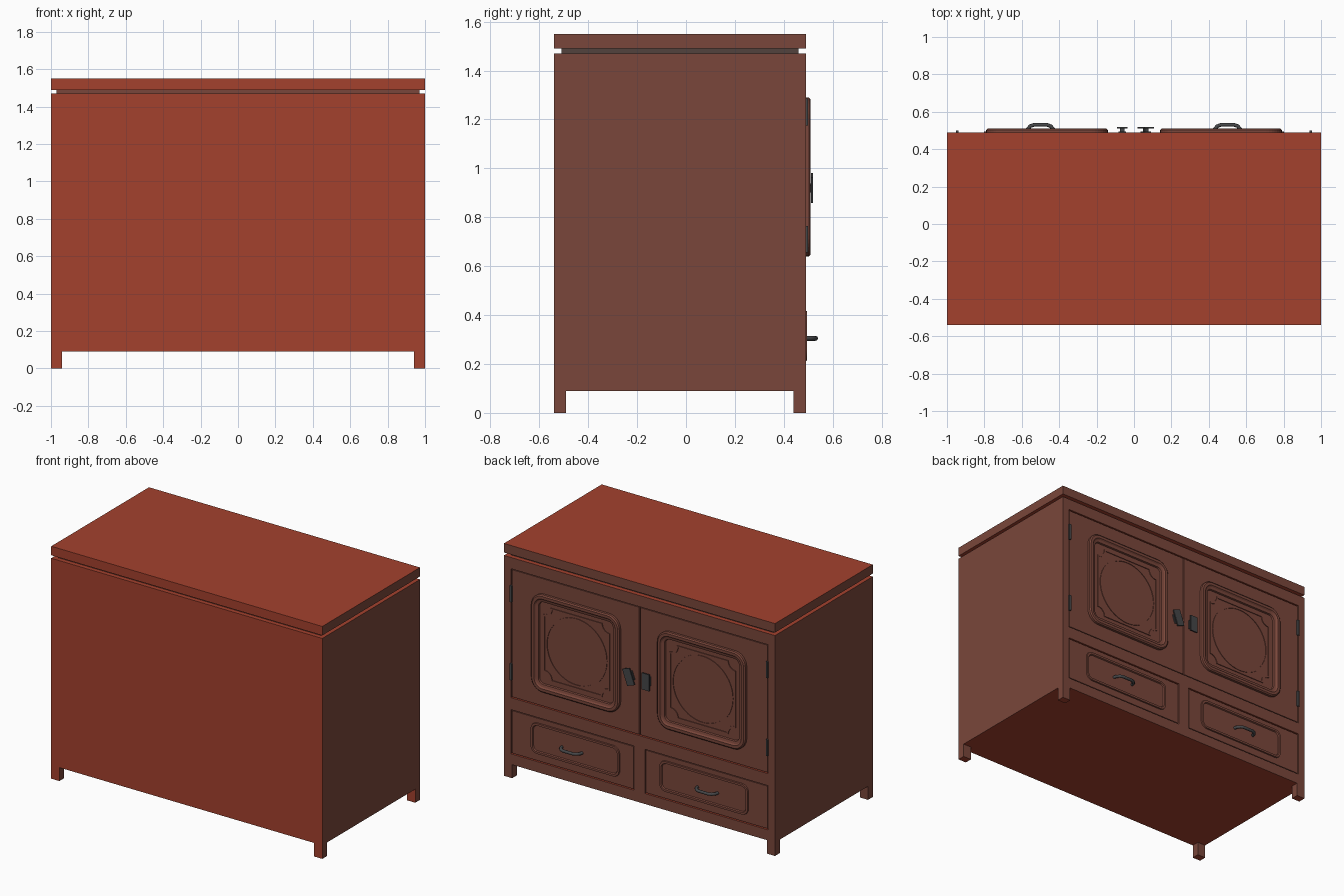
import bpy, bmesh, math
from mathutils import Matrix

if "Cube" in bpy.data.objects:
    bpy.data.objects.remove(bpy.data.objects["Cube"])


def mat(name, rgb):
    m = bpy.data.materials.new(name)
    m.diffuse_color = (*rgb, 1)
    m.use_nodes = True
    m.node_tree.nodes["Principled BSDF"].inputs["Base Color"].default_value = m.diffuse_color
    return m


RED = mat("red_lacquer", (0.37, 0.053, 0.027))
BROWN = mat("brown_wood", (0.193, 0.062, 0.043))
DARK = mat("dark_groove", (0.085, 0.055, 0.047))
METAL = mat("dark_metal", (0.06, 0.062, 0.065))


def finish(bm, name, mats, rule=None):
    bmesh.ops.recalc_face_normals(bm, faces=bm.faces)
    me = bpy.data.meshes.new(name)
    for f in bm.faces:
        f.material_index = rule(f.normal) if rule else 0
    bm.to_mesh(me)
    bm.free()
    for m in mats:
        me.materials.append(m)
    ob = bpy.data.objects.new(name, me)
    bpy.context.collection.objects.link(ob)
    return ob


def box(name, x, y, z, mats, rule=None, tilt=0):
    bm = bmesh.new()
    size = (x[1] - x[0], y[1] - y[0], z[1] - z[0])
    mid = ((x[0] + x[1]) / 2, (y[0] + y[1]) / 2, (z[0] + z[1]) / 2)
    bmesh.ops.create_cube(bm, size=1, matrix=Matrix.Translation(mid)
                          @ Matrix.Rotation(tilt, 4, 'Y') @ Matrix.Diagonal((*size, 1)))
    return finish(bm, name, mats, rule)


# front, top and bottom are red, sides and back are brown
def two_tone(n):
    return 0 if n.y < -0.5 or abs(n.z) > 0.5 else 1


def carcass(name, x, y, z):
    return box(name, x, y, z, [RED, BROWN], two_tone)


def corners(hw, hh, r, concave, steps=8):
    pts = []
    for k in range(4):
        sx, sz = ((1, 1), (-1, 1), (-1, -1), (1, -1))[k]
        for i in range(steps + 1):
            if concave:
                a = math.radians(90 * (k + 3) - 90 * i / steps)
                cx, cz = sx * hw, sz * hh
            else:
                a = math.radians(90 * k + 90 * i / steps)
                cx, cz = sx * (hw - r), sz * (hh - r)
            pts.append((cx + r * math.cos(a), cz + r * math.sin(a)))
    return pts


def moulding(name, cx, cz, outline, section):
    """Sweep a closed section of (inset, y) points around an outline."""
    bm = bmesh.new()
    loops = [[bm.verts.new((cx + px, y, cz + pz)) for px, pz in outline(i)]
             for i, y in section]
    n = len(loops[0])
    for a, b in zip(loops, loops[1:] + loops[:1]):
        for j in range(n):
            k = (j + 1) % n
            bm.faces.new((a[j], a[k], b[k], b[j]))
    return finish(bm, name, [BROWN])


# carcass core, worktop and recessed neck
carcass("cabinet_body", (-1, 1), (-0.54, 0.476), (0.09, 1.47))
carcass("top_slab", (-1, 1), (-0.54, 0.49), (1.49, 1.55))
box("top_neck", (-0.97, 0.97), (-0.51, 0.46), (1.465, 1.495), [BROWN, DARK],
    lambda n: 0 if n.y < -0.5 else 1)

# face frame on the back side, around doors and drawers
Y = (0.476, 0.49)
carcass("top_rail", (-0.95, 0.95), Y, (1.395, 1.47))
carcass("middle_rail", (-0.95, 0.95), Y, (0.455, 0.535))
carcass("bottom_rail", (-0.95, 0.95), Y, (0.09, 0.16))
carcass("drawer_divider", (-0.04, 0.04), Y, (0.16, 0.455))

for s, side in ((1, "right"), (-1, "left")):
    def span(a, b):
        return tuple(sorted((s * a, s * b)))

    carcass(side + "_stile", span(0.95, 1), Y, (0.09, 1.47))
    for y, end in (((-0.54, -0.49), "front"), ((0.44, 0.49), "back")):
        carcass(f"{side}_{end}_leg", span(0.94, 1), y, (0, 0.09))

    # door leaf with rounded moulding, notched border and round medallion
    box(side + "_door", span(0.004, 0.944), (0.47, 0.487), (0.541, 1.389), [BROWN])
    cx, cz = s * 0.465, 0.965
    moulding(side + "_door_moulding", cx, cz,
             lambda i: corners(0.325 - i, 0.325 - i, 0.085 - i, False),
             [(0, 0.48), (0, 0.503), (0.008, 0.51), (0.026, 0.51),
              (0.034, 0.502), (0.05, 0.498), (0.055, 0.48)])
    moulding(side + "_door_border", cx, cz,
             lambda i: corners(0.245 - i, 0.245 - i, 0.055, True),
             [(0, 0.48), (0, 0.492), (0.01, 0.492), (0.01, 0.48)])
    moulding(side + "_door_medallion", cx, cz,
             lambda i: corners(0.225 - i, 0.225 - i, 0.225 - i, False, 12),
             [(0, 0.48), (0, 0.491), (0.008, 0.491), (0.008, 0.48)])

    # drawer front with moulding
    box(side + "_drawer", span(0.046, 0.944), (0.47, 0.487), (0.166, 0.449), [BROWN])
    moulding(side + "_drawer_moulding", s * 0.475, 0.315,
             lambda i: corners(0.33 - i, 0.105 - i, 0.05 - i, False),
             [(0, 0.48), (0.004, 0.495), (0.018, 0.495), (0.026, 0.48)])

    # arched drawer pull
    cu = bpy.data.curves.new(side + "_drawer_handle", 'CURVE')
    cu.dimensions = '3D'
    cu.bevel_depth = 0.01
    cu.bevel_resolution = 2
    cu.use_fill_caps = True
    path = [(-0.075, 0.482), (-0.07, 0.505), (-0.055, 0.523), (-0.035, 0.53),
            (0.035, 0.53), (0.055, 0.523), (0.07, 0.505), (0.075, 0.482)]
    sp = cu.splines.new('POLY')
    sp.points.add(len(path) - 1)
    for p, (px, py) in zip(sp.points, path):
        p.co = (s * 0.5 + px, py, 0.305, 1)
    cu.materials.append(METAL)
    bpy.context.collection.objects.link(bpy.data.objects.new(side + "_drawer_handle", cu))

    # door hinges
    for z, level in ((1.23, "upper"), (0.71, "lower")):
        box(f"{side}_{level}_hinge", span(0.938, 0.952), (0.48, 0.499),
            (z - 0.055, z + 0.055), [METAL])

    # door latch: base, stem and plate; one of them hangs tilted
    t = math.radians(20) if s > 0 else 0
    lx = s * 0.063
    for part, w, h, y in (("base", 0.04, 0.06, (0.48, 0.495)),
                          ("stem", 0.022, 0.03, (0.49, 0.515)),
                          ("plate", 0.056, 0.11, (0.511, 0.519))):
        box(f"{side}_latch_{part}", (lx - w / 2, lx + w / 2), y,
            (0.92 - h / 2, 0.92 + h / 2), [METAL], tilt=t)
